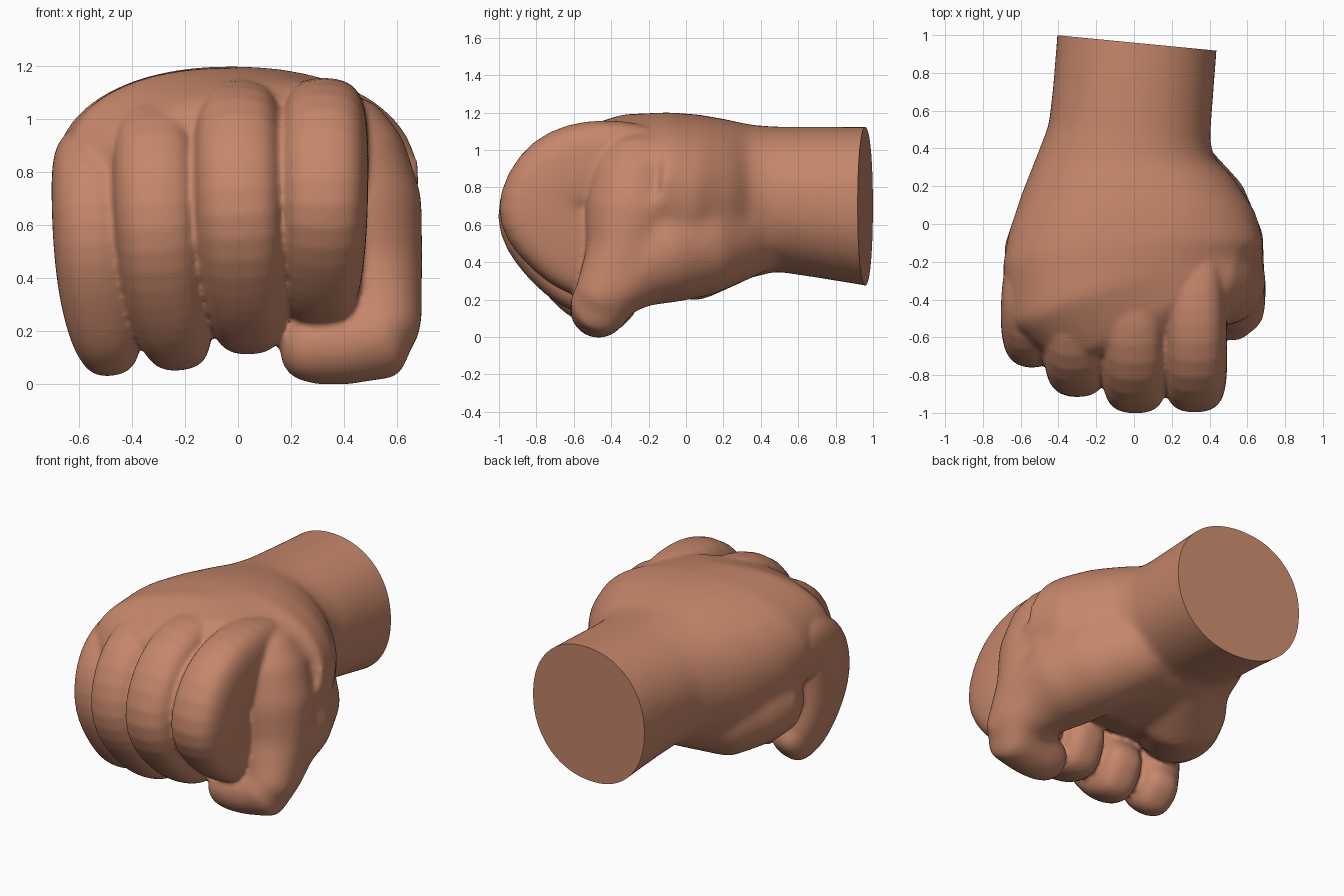
import bpy, bmesh, math
from mathutils import Vector

if "Cube" in bpy.data.objects:
    bpy.data.objects.remove(bpy.data.objects["Cube"])

skin = bpy.data.materials.new("warm_skin")
skin.diffuse_color = (0.56, 0.24, 0.145, 1)
skin.use_nodes = True
skin.node_tree.nodes["Principled BSDF"].inputs["Base Color"].default_value = skin.diffuse_color
X = Vector((1, 0, 0))


def ring_points(c, side, up, w, r, p, n):
    """Superellipse ring around c."""
    pts = []
    for i in range(n):
        a = 2 * math.pi * i / n
        ca, sa = math.cos(a), math.sin(a)
        pts.append(c + side * w * math.copysign(abs(ca) ** (2 / p), ca)
                   + up * r * math.copysign(abs(sa) ** (2 / p), sa))
    return pts


def tube(bm, stations, ref, p=2.0, n=16, round_ends=True):
    """Loft rings along stations (x, y, z, half width, half thickness)."""
    pos = [Vector(s[:3]) for s in stations]
    rings = []
    last = len(pos) - 1
    for i, s in enumerate(stations):
        t = (pos[min(i + 1, last)] - pos[max(i - 1, 0)]).normalized()
        side = (ref - t * ref.dot(t)).normalized()
        up = side.cross(t)
        steps = [(0, 1)]
        if round_ends and i == last:
            steps = [(0, 1), (0.6, 0.85), (0.95, 0.45)]
        if round_ends and i == 0:
            steps = [(-0.9, 0.45), (-0.6, 0.8), (0, 1)]
        for d, k in steps:
            m = min(s[3], s[4])
            rings.append(ring_points(pos[i] + t * d * m, side, up, s[3] * k, s[4] * k, p, n))
    loops = [[bm.verts.new(q) for q in ring] for ring in rings]
    for a, b in zip(loops, loops[1:]):
        for i in range(n):
            j = (i + 1) % n
            bm.faces.new((a[i], a[j], b[j], b[i]))
    bm.faces.new(loops[0][::-1])
    bm.faces.new(loops[-1])


def to_object(name, bm):
    bmesh.ops.recalc_face_normals(bm, faces=bm.faces)
    me = bpy.data.meshes.new(name)
    bm.to_mesh(me)
    bm.free()
    me.materials.append(skin)
    ob = bpy.data.objects.new(name, me)
    bpy.context.collection.objects.link(ob)
    return ob


def bake(ob):
    """Replace the mesh by its modified result."""
    dg = bpy.context.evaluated_depsgraph_get()
    me = bpy.data.meshes.new_from_object(ob.evaluated_get(dg))
    ob.modifiers.clear()
    ob.data = me


def fuse(ob, voxel, rounds):
    """Unite overlapping pieces and soften the joins."""
    m = ob.modifiers.new("union", 'REMESH')
    m.mode = 'VOXEL'
    m.voxel_size = voxel
    m = ob.modifiers.new("soften", 'SMOOTH')
    m.factor = 0.5
    m.iterations = rounds
    bake(ob)


# Wrist and back of the hand: y, left, right, bottom, top
bm = bmesh.new()
body = [(1.12, -.40, .445, .25, 1.12), (.95, -.41, .44, .28, 1.125), (.7, -.43, .42, .32, 1.125),
        (.48, -.455, .405, .35, 1.125), (.36, -.51, .43, .32, 1.135), (.2, -.60, .53, .29, 1.165),
        (0, -.67, .65, .28, 1.195), (-.2, -.70, .70, .36, 1.215), (-.34, -.68, .70, .45, 1.195),
        (-.44, -.50, .66, .50, 1.14), (-.53, -.25, .50, .52, 1.04)]
tube(bm, [((l + r) / 2, y, (b + t) / 2, (r - l) / 2, (t - b) / 2) for y, l, r, b, t in body],
     X, p=2.15, n=40, round_ends=False)
# Thumb with its base
ref = Vector((0, 1, -1))
tube(bm, [(.14, .32, .57, .25, .25), (.33, .06, .50, .29, .29), (.42, -.15, .45, .285, .285),
          (.48, -.31, .35, .225, .225), (.54, -.42, .23, .165, .165), (.525, -.46, .165, .165, .165),
          (.40, -.47, .145, .155, .15), (.295, -.475, .14, .15, .145)], ref, n=24)
# Ridge of flesh beside the index finger
tube(bm, [(.39, -.27, .85, .25, .25), (.46, -.30, .65, .245, .245), (.50, -.34, .42, .205, .205),
          (.545, -.44, .25, .155, .155)], ref, n=24)
# Heel of the palm on the little finger side
tube(bm, [(-.14, .28, .52, .22, .22), (-.31, .05, .46, .27, .27), (-.42, -.12, .50, .265, .265)],
     X, n=24)
hand = to_object("fist", bm)
fuse(hand, 0.022, 20)

# Curled finger shared by all four: y, z, thickness, width factor, sideways blend
curl = [(-.15, .88, .24, .9, 0), (-.42, .945, .255, .98, 0), (-.69, .87, .285, 1, 0),
        (-.79, .66, .295, 1, .1), (-.655, .47, .245, .98, .45), (-.53, .345, .215, .89, .85),
        (-.45, .31, .19, .8, 1)]
# name: top x, bottom x, half width, front y, bottom z, top z, thickness scale, squareness
fingers = {
    "index_finger": (.325, .31, .172, -1.0, .22, 1.165, 1, 2.9),
    "middle_finger": (.0, .04, .178, -1.0, .10, 1.205, 1, 2.9),
    "ring_finger": (-.315, -.23, .172, -.9, .02, 1.175, .95, 2.8),
    "little_finger": (-.55, -.49, .16, -.73, -.015, 1.085, .82, 2.5),
}
parts = [hand]
for name, (xt, xb, w, front, zb, zt, q, p) in fingers.items():
    sy, sz = (front + .21 * q + .35) / -.44, (zt - zb) / 1.08
    bm = bmesh.new()
    tube(bm, [(xt + (xb - xt) * k, -.35 + (y + .35) * sy, zb + (z - .13) * sz, w * f, r * q)
              for y, z, r, f, k in curl], X, p=p, n=16)
    ob = to_object(name, bm)
    s = ob.modifiers.new("smooth", 'SUBSURF')
    s.levels = s.render_levels = 2
    bake(ob)
    parts.append(ob)

# Unite the fingers with the hand, keeping the creases between them
bm = bmesh.new()
for ob in parts:
    bm.from_mesh(ob.data)
for ob in parts[1:]:
    bpy.data.objects.remove(ob)
bm.to_mesh(hand.data)
bm.free()
fuse(hand, 0.013, 6)

# Flat slanted cut at the end of the wrist
bm = bmesh.new()
bm.from_mesh(hand.data)
cut = bmesh.ops.bisect_plane(bm, geom=bm.verts[:] + bm.edges[:] + bm.faces[:],
                             plane_co=(0, .96, 0), plane_no=(.096, .995, 0), clear_outer=True)
rim = [e for e in cut["geom_cut"] if isinstance(e, bmesh.types.BMEdge)]
bmesh.ops.holes_fill(bm, edges=rim, sides=0)
bm.to_mesh(hand.data)
bm.free()

# Smooth shading with the wrist rim kept sharp
bpy.ops.object.select_all(action='DESELECT')
hand.select_set(True)
bpy.context.view_layer.objects.active = hand
bpy.ops.object.shade_smooth_by_angle(angle=math.radians(60))
